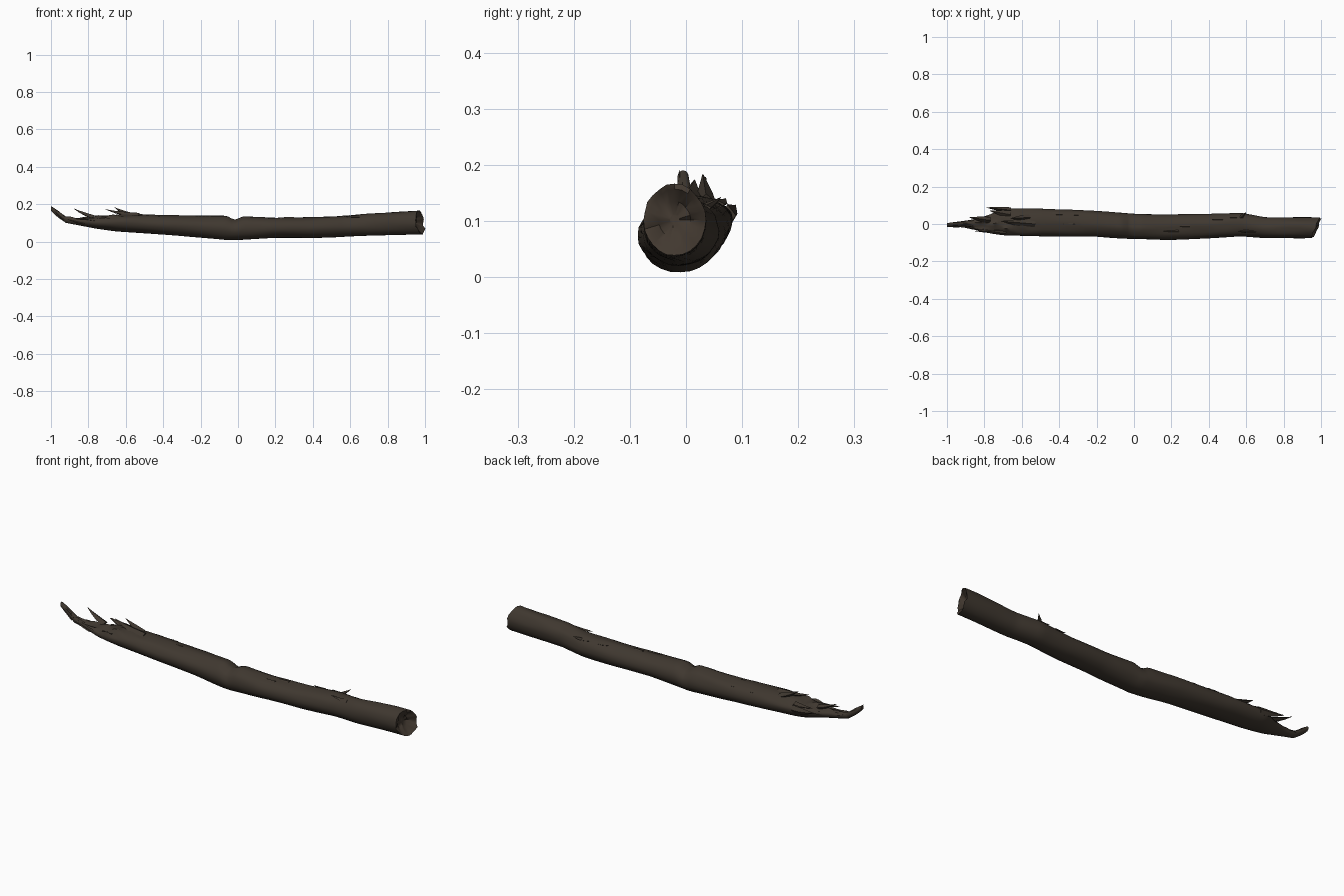
import bpy, bmesh, math, random
from mathutils import Vector, noise

random.seed(4)
if "Cube" in bpy.data.objects:
    bpy.data.objects.remove(bpy.data.objects["Cube"])


def material(name, rgb):
    mat = bpy.data.materials.new(name)
    mat.use_nodes = True
    mat.diffuse_color = (*rgb, 1)
    bsdf = mat.node_tree.nodes["Principled BSDF"]
    bsdf.inputs["Base Color"].default_value = (*rgb, 1)
    bsdf.inputs["Roughness"].default_value = 0.9
    return mat


bark = material("dark bark", (0.050, 0.039, 0.029))
wood = material("weathered wood", (0.054, 0.040, 0.029))

# Outline stations: x, lower edge, upper edge
HEIGHT = [(-1, .165, .19), (-.97, .135, .175), (-.92, .10, .142), (-.84, .085, .135),
          (-.76, .07, .14), (-.65, .055, .155), (-.5, .045, .145), (-.3, .03, .138),
          (-.06, .008, .136), (-.02, .008, .115), (.03, .01, .136), (.2, .02, .128),
          (.4, .02, .13), (.6, .028, .14), (.8, .034, .157), (.97, .038, .165)]
WIDTH = [(-1, -.015, .005), (-.9, -.018, .018), (-.84, -.03, .028), (-.77, -.05, .05),
         (-.7, -.06, .082), (-.5, -.066, .083), (-.2, -.068, .07), (0, -.08, .055),
         (.17, -.087, .05), (.4, -.076, .054), (.57, -.066, .06), (.7, -.076, .036),
         (.97, -.076, .035)]


def sample(table, x):
    for a, b in zip(table, table[1:]):
        if x <= b[0]:
            t = (x - a[0]) / (b[0] - a[0])
            return [p + (q - p) * t for p, q in zip(a[1:], b[1:])]
    return table[-1][1:]


def finish(name, bm, mats):
    bmesh.ops.recalc_face_normals(bm, faces=bm.faces)
    mesh = bpy.data.meshes.new(name)
    bm.to_mesh(mesh)
    bm.free()
    obj = bpy.data.objects.new(name, mesh)
    bpy.context.collection.objects.link(obj)
    for mat in mats:
        mesh.materials.append(mat)
    bpy.ops.object.select_all(action="DESELECT")
    obj.select_set(True)
    bpy.context.view_layer.objects.active = obj
    bpy.ops.object.shade_smooth_by_angle(angle=math.radians(40))
    return obj


SIDES, RINGS = 24, 100


def log_ring(x):
    low, high = sample(HEIGHT, x)
    near, far = sample(WIDTH, x)
    rotten = max(0, min(1, (-.5 - x) / .2)) * min(1, (x + 1) / .1)
    points = []
    for i in range(SIDES):
        a = math.tau * i / SIDES
        c, s = math.cos(a), math.sin(a)
        # Long shallow bark furrows, stronger on the upper side
        n = noise.noise(Vector((x * 5, c * 2.2, s * 2.2)))
        r = 1 + n * (.04 + .05 * max(0, s))
        y = (near + far) / 2 + (far - near) / 2 * c * r
        z = (low + high) / 2 + (high - low) / 2 * s * r
        # Decayed hollow and torn fibres at the thin end
        if s > .1:
            tear = noise.noise(Vector((x * 14, c * 4, 7)))
            z += rotten * s * (.028 * tear - .012)
        points.append(Vector((x, y, max(z, 0))))
    return points


# Trunk: lofted rings, with a slanted, sunken broken end
bm = bmesh.new()
rings = []
for k in range(RINGS + 1):
    x = -1 + 1.97 * k / RINGS
    rings.append(log_ring(x))
for p in rings[-1]:
    p.x += .4 * (p.y + .02) + .012 * noise.noise(p * 30)
    if p.z < .08:
        p.x += .01
end_centre = sum(rings[-1], Vector()) / SIDES
for scale, depth in ((.85, .004), (.6, .02), (.3, .024)):
    inner = []
    for p in rings[-1]:
        q = end_centre.lerp(p, scale)
        q.x -= depth + .016 * noise.noise(q * 35)
        inner.append(q)
    rings.append(inner)

loops = [[bm.verts.new(p) for p in ring] for ring in rings]
for k, (a, b) in enumerate(zip(loops, loops[1:])):
    for i in range(SIDES):
        j = (i + 1) % SIDES
        face = bm.faces.new((a[i], a[j], b[j], b[i]))
        face.material_index = 1 if k >= RINGS else 0
bm.faces.new(loops[0])
bm.faces.new(loops[-1]).material_index = 1
finish("log_trunk", bm, [bark, wood])


def splinter(name, base, tip, width, thick):
    """Flat, slightly bent sliver tapering to a point."""
    bm = bmesh.new()
    base, tip = Vector(base), Vector(tip)
    along = (tip - base).normalized()
    side = along.cross(Vector((0, 0, 1))).normalized()
    up = side.cross(along)
    previous = None
    for t, size in ((0, 1), (.35, .85), (.7, .45), (1, .05)):
        centre = base.lerp(tip, t) - up * .12 * t * (1 - t) * (tip - base).length
        ring = [bm.verts.new(centre + side * width * size * u + up * thick * size * v)
                for u, v in ((-.5, -.3), (.1, -.5), (.5, 0), (0, .5))]
        if previous:
            for i in range(4):
                j = (i + 1) % 4
                bm.faces.new((previous[i], previous[j], ring[j], ring[i]))
        else:
            bm.faces.new(ring)
        previous = ring
    bm.faces.new(previous)
    finish(name, bm, [bark])


# Torn slivers around the decayed end and a twig stub near the sound end
splinter("upright_splinter", (-.77, .02, .13), (-.88, .035, .178), .035, .022)
splinter("far_side_splinter", (-.66, .074, .11), (-.79, .088, .128), .03, .04)
splinter("far_inner_splinter", (-.66, .05, .13), (-.77, .07, .14), .04, .02)
splinter("near_side_splinter", (-.72, -.035, .115), (-.85, -.038, .13), .03, .02)
splinter("raised_flake", (-.53, .0, .14), (-.71, .015, .173), .05, .028)
splinter("raised_flake_far", (-.56, .035, .135), (-.66, .03, .183), .035, .03)
splinter("tip_splinter", (-.93, -.008, .12), (-1.0, -.012, .19), .02, .02)
splinter("low_splinter", (-.82, -.02, .10), (-.93, -.012, .13), .03, .02)
splinter("twig_stub", (.57, .035, .125), (.60, .062, .142), .018, .014)

# Small random bark flakes on the upper side
for n in range(10):
    x = random.uniform(-.62, .75)
    low, high = sample(HEIGHT, x)
    near, far = sample(WIDTH, x)
    a = random.uniform(.7, 2.4)
    y = (near + far) / 2 + (far - near) / 2 * math.cos(a) * .96
    z = (low + high) / 2 + (high - low) / 2 * math.sin(a) * .96
    splinter(f"bark_flake_{n + 1}", (x, y, z), (x - random.uniform(.05, .09), y, z + .005),
             .022, .012)
